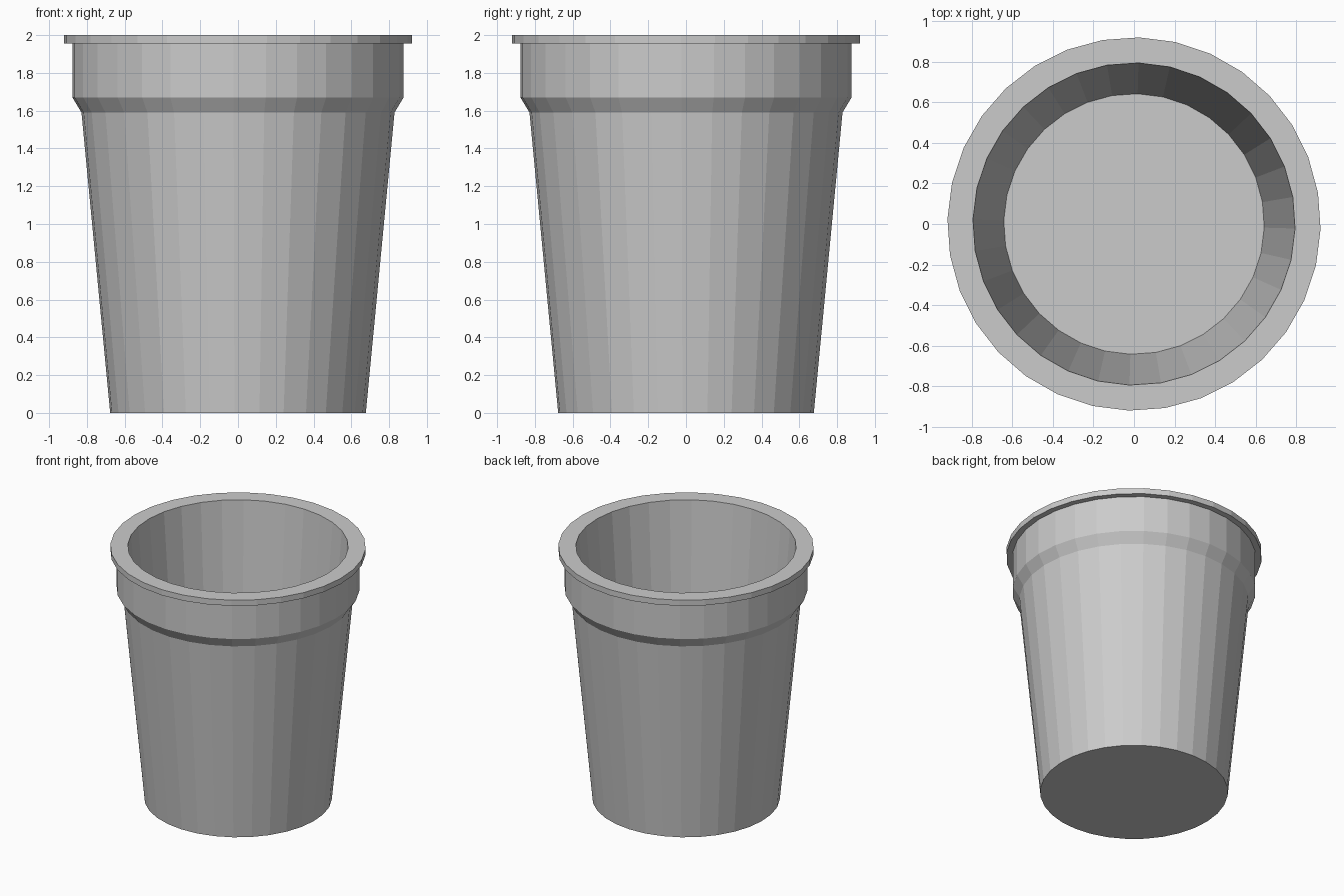
import bpy, bmesh, math

if "Cube" in bpy.data.objects:
    bpy.data.objects.remove(bpy.data.objects["Cube"])

SIDES = 32
TURN = math.radians(-1.6)

# Cup wall profile (radius, z): outer bottom, up the outside, over the rim, down to the inner floor
profile = [
    (0.677, 0.0), (0.829, 1.59), (0.877, 1.67), (0.877, 1.955),
    (0.921, 1.955), (0.921, 2.0), (0.795, 2.0), (0.643, 0.05),
]

bm = bmesh.new()
rings = []
for r, z in profile:
    rings.append([bm.verts.new((r * math.cos(TURN + math.tau * i / SIDES),
                                r * math.sin(TURN + math.tau * i / SIDES), z))
                  for i in range(SIDES)])

# Walls between neighbouring rings
for a, b in zip(rings, rings[1:]):
    for i in range(SIDES):
        j = (i + 1) % SIDES
        bm.faces.new((a[i], a[j], b[j], b[i]))

# Underside and inner floor
bm.faces.new(rings[0][::-1])
bm.faces.new(rings[-1])
bmesh.ops.recalc_face_normals(bm, faces=bm.faces)

mesh = bpy.data.meshes.new("cup")
bm.to_mesh(mesh)
bm.free()
cup = bpy.data.objects.new("cup", mesh)
bpy.context.collection.objects.link(cup)
